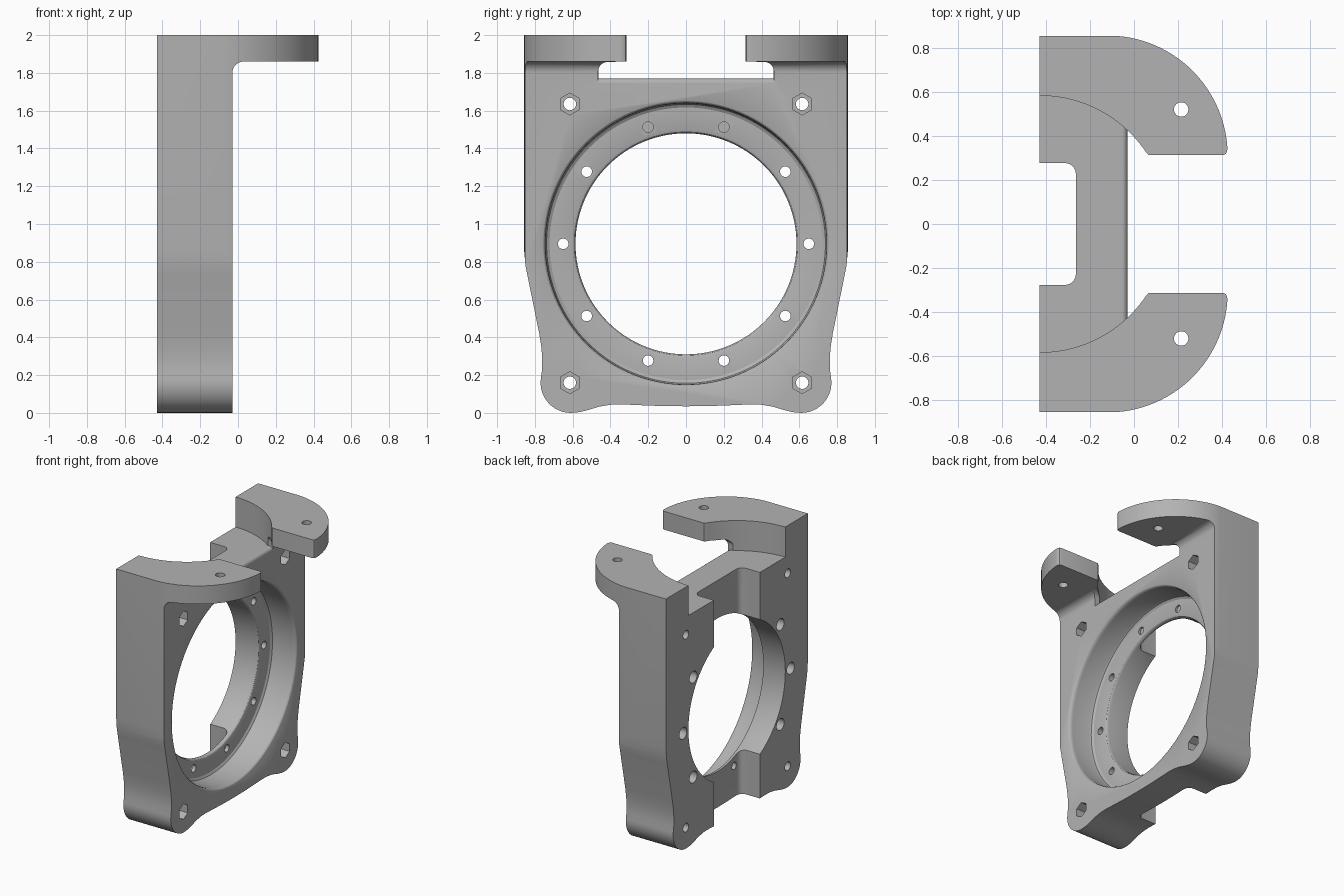
import bpy, bmesh, math

if "Cube" in bpy.data.objects:
    bpy.data.objects.remove(bpy.data.objects["Cube"])

CZ = 0.895  # height of the big bore's centre


def make_object(bm, name):
    bmesh.ops.recalc_face_normals(bm, faces=bm.faces)
    mesh = bpy.data.meshes.new(name)
    bm.to_mesh(mesh)
    bm.free()
    ob = bpy.data.objects.new(name, mesh)
    bpy.context.collection.objects.link(ob)
    return ob


def prism(name, pts, axis, lo, hi):
    """Extrude a 2D outline along an axis (x: y,z  y: x,z  z: x,y)."""
    place = {'x': lambda a, b, t: (t, a, b),
             'y': lambda a, b, t: (a, t, b),
             'z': lambda a, b, t: (a, b, t)}[axis]
    bm = bmesh.new()
    low = [bm.verts.new(place(a, b, lo)) for a, b in pts]
    high = [bm.verts.new(place(a, b, hi)) for a, b in pts]
    bm.faces.new(low)
    bm.faces.new(high[::-1])
    n = len(pts)
    for i in range(n):
        j = (i + 1) % n
        bm.faces.new((low[i], low[j], high[j], high[i]))
    return make_object(bm, name)


def arc(cx, cy, r, a0, a1, n):
    return [(cx + r * math.cos(math.radians(a0 + (a1 - a0) * i / n)),
             cy + r * math.sin(math.radians(a0 + (a1 - a0) * i / n))) for i in range(n + 1)]


def lathe_x(name, profile, steps=128):
    """Spin an (x, radius) profile around the bore axis."""
    bm = bmesh.new()
    vs = [bm.verts.new((x, 0, CZ + r)) for x, r in profile]
    es = [bm.edges.new(p) for p in zip(vs, vs[1:])]
    bmesh.ops.spin(bm, geom=vs + es, cent=(0, 0, CZ), axis=(1, 0, 0),
                   angle=math.tau, steps=steps)
    bmesh.ops.remove_doubles(bm, verts=bm.verts, dist=1e-5)
    return make_object(bm, name)


def combine(target, tool, op='DIFFERENCE'):
    m = target.modifiers.new('cut', 'BOOLEAN')
    m.operation, m.solver, m.object = op, 'EXACT', tool
    bpy.context.view_layer.objects.active = target
    bpy.ops.object.modifier_apply(modifier=m.name)
    bpy.data.objects.remove(tool, do_unlink=True)


def mirror_a(half):
    """Close a half outline by mirroring its first coordinate."""
    return half + [(-a, b) for a, b in reversed(half) if abs(a) > 1e-6]


def mirror_b(half):
    return half + [(a, -b) for a, b in reversed(half) if abs(b) > 1e-6]


# Face outline: straight sides, tapered waist, rounded feet
half = [(0, 0.035), (0.12, 0.036), (0.25, 0.041), (0.34, 0.045), (0.40, 0.043),
        (0.46, 0.033), (0.52, 0.015), (0.565, 0.004)]
half += arc(0.61, 0.16, 0.16, -90, 8, 12)
half += [(0.762, 0.23), (0.761, 0.29), (0.766, 0.35), (0.777, 0.42),
         (0.84, 0.73), (0.85, 0.78), (0.857, 0.86), (0.857, 2.0)]
bracket = prism('bracket', mirror_a(half), 'x', -0.6, 0.6)

# Side outline: upright with top flange and fillet beneath it
side = [(-0.43, -0.1), (-0.03, -0.1)] + arc(0.03, 1.8, 0.06, 180, 90, 8)
side += [(0.6, 1.86), (0.6, 2.1), (-0.43, 2.1)]
combine(bracket, prism('side_shape', side, 'y', -1, 1), 'INTERSECT')

# Plan outline: large rounded flange corners
plan = [(-0.6, 0.859)] + arc(-0.12, 0.312, 0.547, 90, 0, 24)
combine(bracket, prism('plan_shape', mirror_b(plan), 'z', -0.2, 2.2), 'INTERSECT')

# Gap between the flanges: round pocket opening forward
gap = [(-0.7, 0.585)] + arc(-0.43, 0, 0.585, 90, 34, 24)
gap += [(0.068, 0.314), (0.405, 0.314), (0.418, 0.319), (0.424, 0.33), (0.426, 0.345), (0.6, 0.345)]
combine(bracket, prism('gap_cutter', mirror_b(gap), 'z', 1.77, 2.2))

# Rounded inner corners under the flanges
relief = [(0.465, 1.7701)] + arc(0.415, 1.808, 0.05, 0, 88, 6)
combine(bracket, prism('relief_cutter', mirror_a(relief), 'x', -0.072, 0.2))

# Rounded front edge of the top ledge
edge = [(-0.01, 1.74)] + arc(-0.055, 1.745, 0.0252, 0, 90, 6) + [(-0.055, 1.775), (-0.01, 1.775)]
combine(bracket, prism('ledge_cutter', edge, 'y', -0.465, 0.465))

# Rear channel with rounded floor corners
chan = [(-0.6, 0.278)] + arc(-0.315, 0.228, 0.05, 90, 0, 6)
combine(bracket, prism('channel_cutter', mirror_b(chan), 'z', -0.2, 1.85))

# Main bore and front counterbore with softened edges
bore = [(0.1, 0), (0.1, 0.76), (-0.029, 0.76), (-0.033, 0.753), (-0.045, 0.746), (-0.06, 0.744)]
bore += [(-0.21, 0.744), (-0.225, 0.738), (-0.235, 0.722), (-0.235, 0.604),
         (-0.239, 0.593), (-0.245, 0.588), (-0.256, 0.585), (-0.6, 0.585), (-0.6, 0)]
combine(bracket, lathe_x('bore_cutter', bore))

# Ring bolt holes, wider from the rear where they pass through the uprights
for k in range(10):
    a = math.radians(36 * k)
    y, z = 0.65 * math.cos(a), CZ + 0.65 * math.sin(a)
    blind = k in (2, 3)
    back = -0.25 if blind else -0.6
    combine(bracket, prism('bolt_cutter', arc(y, z, 0.028, 0, 345, 23), 'x', back, -0.1))
    if abs(y) > 0.3:
        combine(bracket, prism('rear_cutter', arc(y, z, 0.045, 0, 345, 23), 'x', -0.6, -0.33))

# Corner holes with hexagonal nut pockets, and flange holes
for s in (-1, 1):
    for z in (0.16, 1.635):
        combine(bracket, prism('corner_cutter', arc(s * 0.615, z, 0.033, 0, 345, 23), 'x', -0.6, 0.1))
        combine(bracket, prism('nut_cutter', arc(s * 0.615, z, 0.058, 30, 330, 5), 'x', -0.13, 0.02))
    combine(bracket, prism('flange_cutter', arc(0.215, s * 0.522, 0.033, 0, 345, 23), 'z', 1.7, 2.2))

# Single grey finish, smooth curves with crisp edges
grey = bpy.data.materials.new('plain grey')
grey.diffuse_color = (0.45, 0.45, 0.45, 1)
grey.use_nodes = True
grey.node_tree.nodes["Principled BSDF"].inputs["Base Color"].default_value = grey.diffuse_color
bracket.data.materials.clear()
bracket.data.materials.append(grey)
for p in bracket.data.polygons:
    p.material_index = 0
bpy.ops.object.select_all(action='DESELECT')
bracket.select_set(True)
bpy.context.view_layer.objects.active = bracket
bpy.ops.object.shade_smooth_by_angle(angle=math.radians(30))
